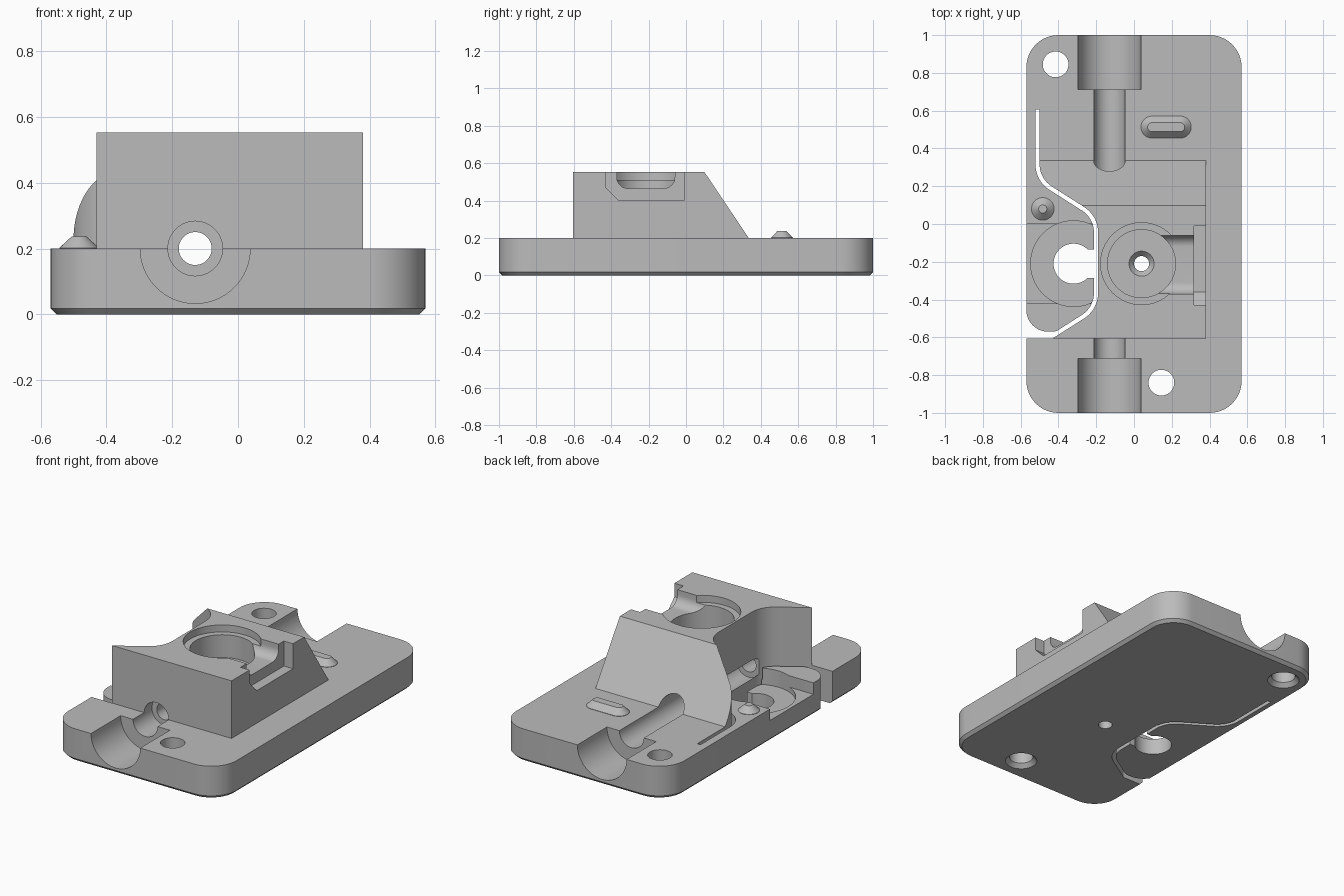
import bpy, bmesh
from math import cos, sin, pi, tan
from mathutils import Vector

cube = bpy.data.objects.get("Cube")
if cube:
    bpy.data.objects.remove(cube, do_unlink=True)

grey = bpy.data.materials.new("light_grey")
grey.use_nodes = True
colour = (0.5, 0.5, 0.5, 1)
grey.diffuse_color = colour
grey.node_tree.nodes["Principled BSDF"].inputs["Base Color"].default_value = colour


def circle(x, y, r, n=64):
    return [(x + r * cos(2 * pi * i / n), y + r * sin(2 * pi * i / n)) for i in range(n)]


def rounded(points, n=12):
    """Closed outline; each point is (x, y) or (x, y, fillet radius)."""
    out = []
    for i, p in enumerate(points):
        c = Vector(p[:2])
        if len(p) == 2:
            out.append(tuple(c))
            continue
        a = (Vector(points[i - 1][:2]) - c).normalized()
        b = (Vector(points[(i + 1) % len(points)][:2]) - c).normalized()
        half = a.angle(b) / 2
        start, end = c + a * p[2] / tan(half), c + b * p[2] / tan(half)
        centre = c + (a + b).normalized() * p[2] / sin(half)
        u, v = start - centre, end - centre
        sweep = u.angle(v)
        for k in range(n + 1):
            t = k / n
            out.append(tuple(centre + (u * sin((1 - t) * sweep) + v * sin(t * sweep)) / sin(sweep)))
    return out


def pill(x, y, hx, hy, r):
    return rounded([(x - hx, y - hy, r), (x + hx, y - hy, r), (x + hx, y + hy, r), (x - hx, y + hy, r)])


def loft(name, rings, axis="z"):
    """Solid through outlines of equal count; rings are (outline, height)."""
    place = {"z": lambda u, v, t: (u, v, t), "y": lambda u, v, t: (u, t, v),
             "x": lambda u, v, t: (t, u, v)}[axis]
    bm = bmesh.new()
    loops = [[bm.verts.new(place(u, v, t)) for u, v in pts] for pts, t in rings]
    for lo, hi in zip(loops, loops[1:]):
        for i in range(len(lo)):
            bm.faces.new((lo[i - 1], lo[i], hi[i], hi[i - 1]))
    bm.faces.new(loops[0])
    bm.faces.new(loops[-1])
    bmesh.ops.recalc_face_normals(bm, faces=bm.faces)
    mesh = bpy.data.meshes.new(name)
    bm.to_mesh(mesh)
    bm.free()
    mesh.materials.append(grey)
    ob = bpy.data.objects.new(name, mesh)
    bpy.context.collection.objects.link(ob)
    return ob


def prism(points, a, b, axis="z"):
    return loft("cutter", [(points, a), (points, b)], axis)


def cut(ob, cutters):
    bpy.context.view_layer.objects.active = ob
    for c in cutters:
        c.hide_render = True
        mod = ob.modifiers.new("cut", "BOOLEAN")
        mod.operation, mod.solver, mod.object = "DIFFERENCE", "EXACT", c
        bpy.ops.object.modifier_apply(modifier=mod.name)
        bpy.data.objects.remove(c, do_unlink=True)


def smooth(ob):
    bpy.ops.object.select_all(action="DESELECT")
    ob.select_set(True)
    bpy.context.view_layer.objects.active = ob
    bpy.ops.object.shade_smooth_by_angle(angle=pi / 6)


def bores():
    """Stepped horizontal bore along the length, shared by plate and block."""
    steps = [(0.05, -1.1, 1.1), (0.083, -0.8, -0.53), (0.083, -0.42, 0.8)]
    return [prism(circle(-0.13, 0.2, r), a, b, "y") for r, a, b in steps]


# Outline shared by the block wall and the right side of the slit
wall = [(-0.5, 0.24, 0.14), (-0.19, 0.043, 0.16), (-0.19, -0.453, 0.16), (-0.43, -0.605)]

# Base plate with a chamfered lower edge
c = 0.018
base = loft("base_plate", [(pill(0, 0, 0.57 - c, 1 - c, 0.17 - c), 0),
                           (pill(0, 0, 0.57, 1, 0.17), c),
                           (pill(0, 0, 0.57, 1, 0.17), 0.2)])

# Slit that frees the spring lever
slit = rounded([(-0.522, 0.605), (-0.5, 0.605)] + wall +
               [(-0.65, -0.605), (-0.65, -0.44), (-0.57, -0.44), (-0.57, -0.57, 0.115),
                (-0.415, -0.57, 0.05), (-0.212, -0.441, 0.138), (-0.212, 0.031, 0.138),
                (-0.522, 0.228, 0.162)])
cutters = [prism(slit, -0.1, 0.3)]

# Lever pocket, round recess and open-sided hole
pocket = [(-0.7, -0.42), (-0.2, -0.42), (-0.2, 0), (-0.7, 0)]
recess = [(min(x, -0.2), y) for x, y in circle(-0.32, -0.21, 0.227)]
mouth = [(-0.32, -0.287), (-0.2, -0.287), (-0.2, -0.135), (-0.32, -0.135)]
cutters += [prism(pocket, 0.13, 0.3), prism(recess, 0.1, 0.3),
            prism(circle(-0.32, -0.21, 0.106), -0.1, 0.3), prism(mouth, -0.1, 0.3)]

# Half-round end seats and mounting holes countersunk from below
for a, b in ((-1.1, -0.713), (0.713, 1.1)):
    cutters.append(prism(circle(-0.13, 0.2, 0.167), a, b, "y"))
for x, y in ((-0.415, 0.845), (0.145, -0.84)):
    cutters.append(loft("cutter", [(circle(x, y, 0.1), -0.01), (circle(x, y, 0.068), 0.025),
                                   (circle(x, y, 0.068), 0.3)]))
cutters.append(prism(circle(0.04, -0.21, 0.04), -0.1, 0.3))
cut(base, cutters + bores())
smooth(base)

# Raised block with a sloped back
plan = rounded([(-0.5, 0.335)] + wall + [(0.38, -0.605), (0.38, 0.335)])
block = loft("raised_block", [(plan, 0.2), (plan, 0.553)])
slope = [(0.033, 0.65), (0.402, 0.1), (0.8, 0.1), (0.8, 0.65)]
cutters = [prism(slope, -1, 1, "x")]

# Stepped round cup with a countersunk centre hole
for r, z in ((0.217, 0.51), (0.18, 0.37)):
    cutters.append(prism(circle(0.04, -0.21, r), z, 0.7))
cutters.append(loft("cutter", [(circle(0.04, -0.21, 0.04), 0.1), (circle(0.04, -0.21, 0.04), 0.34),
                               (circle(0.04, -0.21, 0.075), 0.38)]))

# Side notch and the rounded channel leading into the cup
notch = [(-0.43, 0.7), (-0.43, 0.47), (-0.36, 0.4), (-0.01, 0.4), (-0.01, 0.7)]
channel = rounded([(-0.37, 0.7), (-0.37, 0.465, 0.06), (-0.06, 0.465, 0.06), (-0.06, 0.7)])
cutters += [prism(notch, 0.318, 0.5, "x"), prism(channel, 0.1, 0.34, "x")]
cut(block, cutters + bores())
smooth(block)

# Small raised bumps on the plate
smooth(loft("oval_bump", [(pill(0.17, 0.513, 0.133, 0.058, 0.0575), 0.195),
                          (pill(0.17, 0.513, 0.133, 0.058, 0.0575), 0.202),
                          (pill(0.17, 0.513, 0.098, 0.024, 0.0235), 0.237)]))
smooth(loft("lever_bump", [(circle(-0.483, 0.08, 0.06, 32), 0.195),
                           (circle(-0.483, 0.08, 0.06, 32), 0.202),
                           (circle(-0.483, 0.08, 0.022, 32), 0.237)]))
